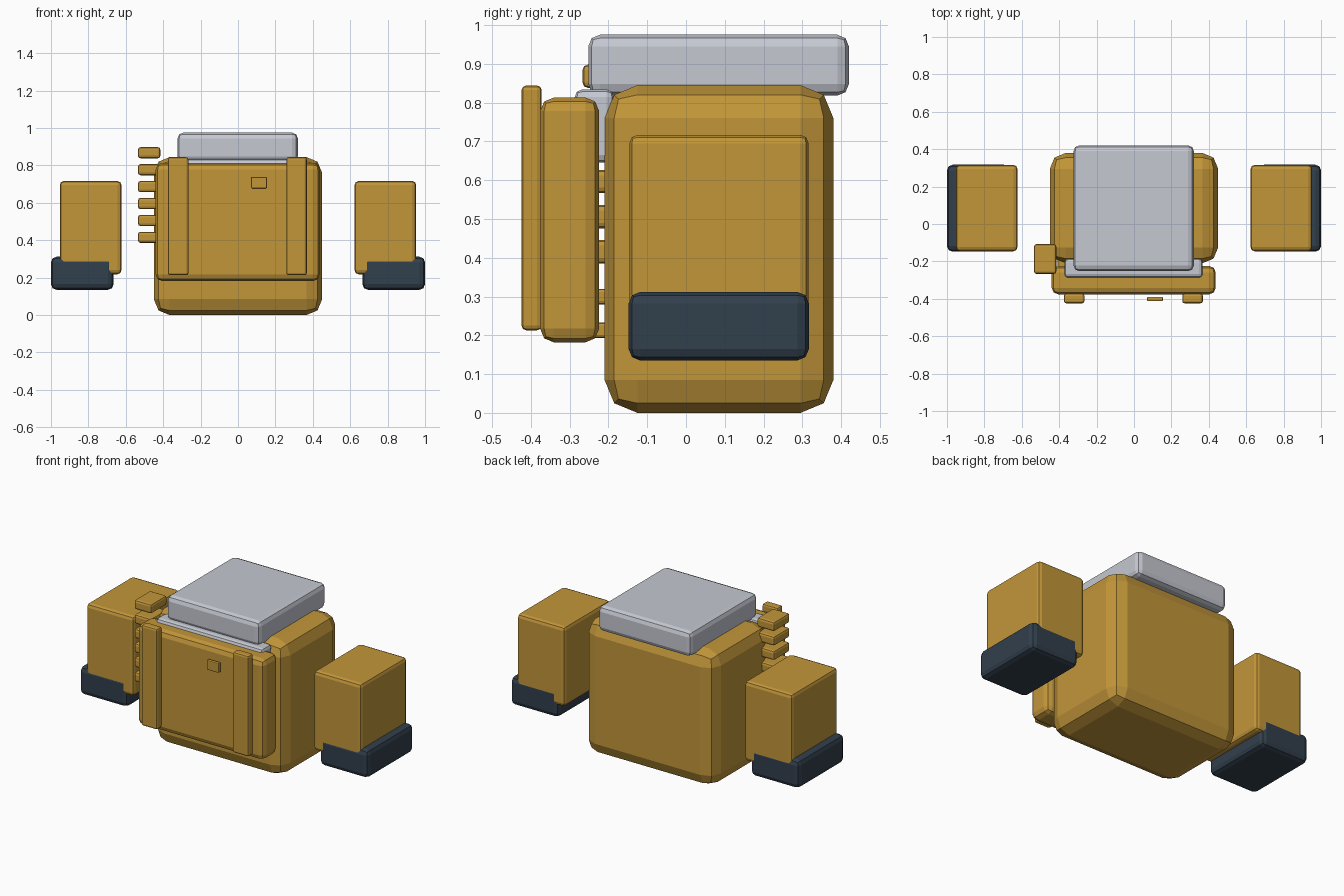
import bpy
import bmesh
from mathutils import Vector

if "Cube" in bpy.data.objects:
    bpy.data.objects.remove(bpy.data.objects["Cube"])


def material(name, rgb):
    m = bpy.data.materials.new(name)
    m.diffuse_color = (*rgb, 1.0)
    m.use_nodes = True
    m.node_tree.nodes["Principled BSDF"].inputs["Base Color"].default_value = m.diffuse_color
    return m


GOLD = material("ochre_gold", (0.54, 0.305, 0.042))
GREY = material("light_grey", (0.56, 0.58, 0.64))
NAVY = material("dark_navy", (0.031, 0.050, 0.072))


def box(name, xs, ys, zs, mat, bevel, segments=2):
    """Bevelled flat-shaded box from its extents on each axis."""
    lo, hi = (Vector(p) for p in zip(xs, ys, zs))
    bm = bmesh.new()
    bmesh.ops.create_cube(bm, size=1.0)
    for v in bm.verts:
        v.co = (lo + hi) / 2 + v.co * (hi - lo)
    bmesh.ops.bevel(bm, geom=bm.edges[:], offset=bevel, segments=segments,
                    profile=0.5, affect='EDGES')
    mesh = bpy.data.meshes.new(name)
    bm.to_mesh(mesh)
    bm.free()
    mesh.materials.append(mat)
    ob = bpy.data.objects.new(name, mesh)
    bpy.context.collection.objects.link(ob)
    return ob


# Main pack, front pocket and rolled lid
box("main_body", (-0.45, 0.45), (-0.21, 0.38), (0.0, 0.845), GOLD, 0.085)
box("front_pocket", (-0.44, 0.437), (-0.376, -0.224), (0.182, 0.813), GOLD, 0.035)
box("bed_roll", (-0.323, 0.32), (-0.252, 0.42), (0.818, 0.975), GREY, 0.03)
box("inner_lining", (-0.372, 0.367), (-0.287, -0.185), (0.645, 0.834), GREY, 0.02)

# Straps and a small buckle on the front
for side, x in (("left", -0.32), ("right", 0.313)):
    box("strap_" + side, (x - 0.055, x + 0.055), (-0.424, -0.372),
        (0.213, 0.844), GOLD, 0.012)
box("buckle", (0.07, 0.155), (-0.412, -0.39), (0.678, 0.738), GOLD, 0.005)

# Column of small loops beside the pocket
for i in range(6):
    z = 0.868 - i * 0.0905
    box(f"loop_{i + 1}", (-0.535, -0.415), (-0.267, -0.107),
        (z - 0.03, z + 0.03), GOLD, 0.014)

# Low spacers tucked between the pocket and the body
for i, z in enumerate((0.30, 0.213)):
    box(f"spacer_{i + 1}", (-0.41, -0.30), (-0.26, -0.15),
        (z - 0.02, z + 0.02), GOLD, 0.008)

# Side pouches with dark bases
for side, s in (("left", -1), ("right", 1)):
    box("pouch_" + side, sorted((s * 0.623, s * 0.953)), (-0.146, 0.316),
        (0.218, 0.717), GOLD, 0.022)
    box("pouch_base_" + side, sorted((s * 0.665, s * 1.0)), (-0.148, 0.317),
        (0.135, 0.312), NAVY, 0.03)
